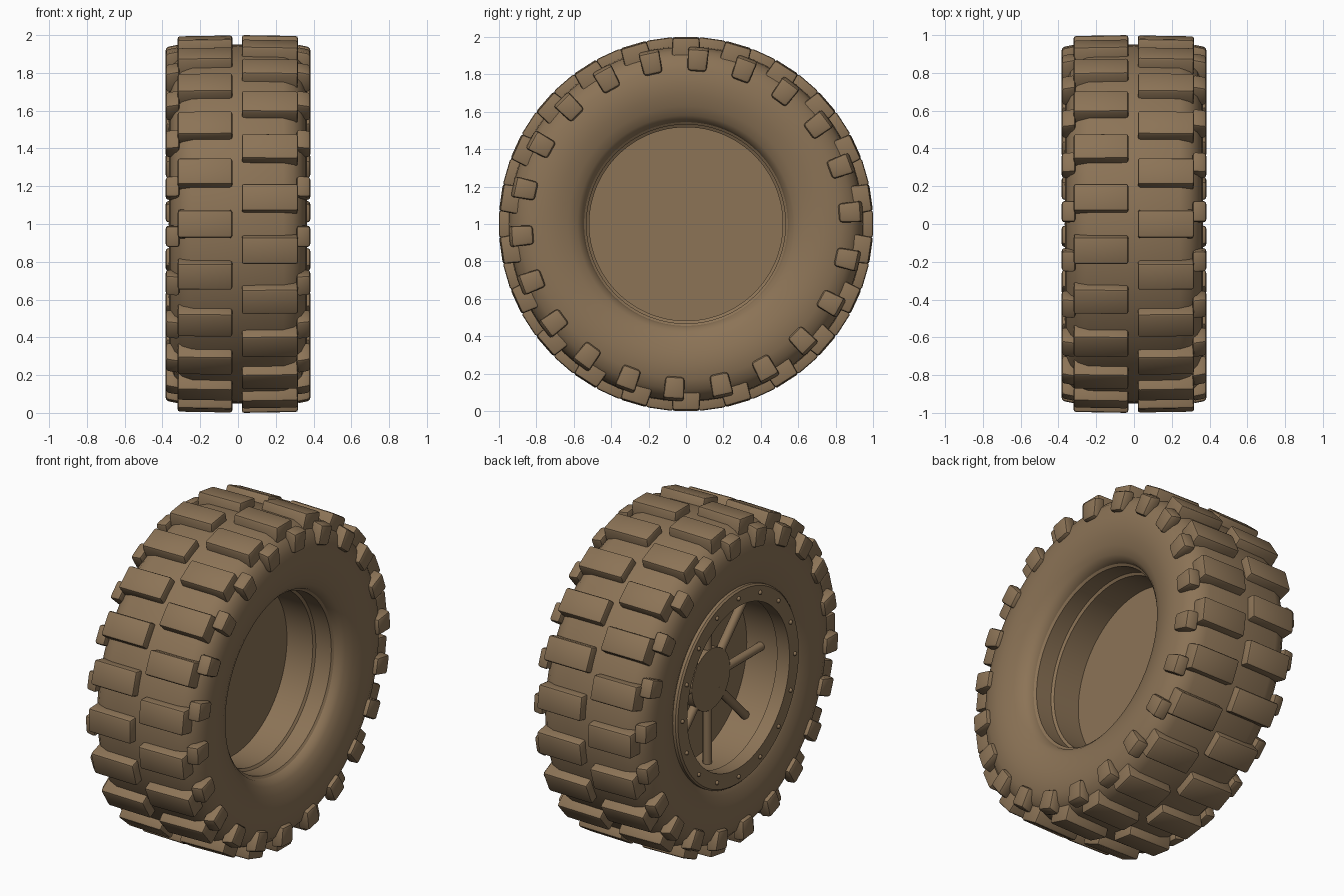
import bpy, bmesh, math
from mathutils import Matrix, Vector

if "Cube" in bpy.data.objects:
    bpy.data.objects.remove(bpy.data.objects["Cube"])

brown = bpy.data.materials.new("brown rubber")
brown.diffuse_color = (0.262, 0.173, 0.094, 1)
brown.use_nodes = True
brown.node_tree.nodes["Principled BSDF"].inputs["Base Color"].default_value = brown.diffuse_color
LUGS = 22
STEP = 2 * math.pi / LUGS
CENTRE = Vector((0, 0, 1))


def finish(bm, name, angle=35):
    bmesh.ops.recalc_face_normals(bm, faces=bm.faces)
    bmesh.ops.translate(bm, verts=bm.verts, vec=CENTRE)
    mesh = bpy.data.meshes.new(name)
    bm.to_mesh(mesh)
    bm.free()
    mesh.materials.append(brown)
    ob = bpy.data.objects.new(name, mesh)
    bpy.context.collection.objects.link(ob)
    bpy.ops.object.select_all(action='DESELECT')
    ob.select_set(True)
    bpy.context.view_layer.objects.active = ob
    bpy.ops.object.shade_smooth_by_angle(angle=math.radians(angle))
    return ob


def lathe(name, profile, segments=96):
    """Spin a closed (x, radius) profile about the axle."""
    bm = bmesh.new()
    rings = []
    for i in range(segments):
        a = 2 * math.pi * i / segments
        rings.append([bm.verts.new((x, r * math.sin(a), r * math.cos(a))) for x, r in profile])
    n = len(profile)
    for i in range(segments):
        p, q = rings[i], rings[(i + 1) % segments]
        for j in range(n):
            k = (j + 1) % n
            bm.faces.new((p[j], p[k], q[k], q[j]))
    return finish(bm, name, 30)


def spin(angle):
    # turns +z towards +y
    return Matrix.Rotation(-angle, 4, 'X')


def block_ring(name, corners, half_top, half_base, bevel, offset):
    """Ring of bevelled blocks; corners is the (x, radius) outline: base, base, top, top."""
    bm = bmesh.new()
    for i in range(LUGS):
        part = bmesh.new()
        sides = []
        for s in (-1, 1):
            sides.append([part.verts.new((x, s * (half_base if j < 2 else half_top), r))
                          for j, (x, r) in enumerate(corners)])
        a, b = sides
        part.faces.new(a)
        part.faces.new(b[::-1])
        for j in range(4):
            k = (j + 1) % 4
            part.faces.new((a[j], b[j], b[k], a[k]))
        bmesh.ops.recalc_face_normals(part, faces=part.faces)
        bmesh.ops.bevel(part, geom=part.edges[:], offset=bevel, segments=2,
                        profile=0.5, affect='EDGES')
        part.transform(spin(offset + i * STEP))
        tmp = bpy.data.meshes.new("tmp")
        part.to_mesh(tmp)
        part.free()
        bm.from_mesh(tmp)
        bpy.data.meshes.remove(tmp)
    return finish(bm, name)


# Tyre carcass with flared sidewalls and a stepped rim bore
half = [(0.24, 0.945), (0.295, 0.925), (0.335, 0.885), (0.357, 0.83), (0.365, 0.75),
        (0.357, 0.69), (0.342, 0.63), (0.32, 0.58), (0.295, 0.553), (0.27, 0.545)]
right = [(0.0, 0.95)] + half + [(0.26, 0.532), (0.155, 0.532), (0.145, 0.517)]
left = [(-x, r) for x, r in half] + [(-0.26, 0.517)]
lathe("tyre", right + left[::-1])

# Two staggered rows of tread blocks
block_ring("tread_right", [(0.02, 0.90), (0.315, 0.87), (0.318, 0.995), (0.02, 1.0)],
           0.072, 0.078, 0.013, 0)
block_ring("tread_left", [(-0.03, 0.90), (-0.318, 0.87), (-0.32, 0.995), (-0.03, 1.0)],
           0.072, 0.078, 0.013, STEP / 2)

# Shoulder blocks on both sides
for side, name in ((1, "shoulder_right"), (-1, "shoulder_left")):
    block_ring(name, [(side * 0.31, 0.815), (side * 0.383, 0.82),
                      (side * 0.383, 0.935), (side * 0.31, 0.95)],
               0.057, 0.05, 0.016, STEP / 4)

# Plate closing the bore
bm = bmesh.new()
bmesh.ops.create_cone(bm, cap_ends=True, segments=96, radius1=0.519, radius2=0.519, depth=0.02,
                      matrix=Matrix.Translation((-0.04, 0, 0)) @ Matrix.Rotation(math.pi / 2, 4, 'Y'))
finish(bm, "centre_plate")

# Flange ring on the left face
lathe("flange", [(-0.355, 0.495), (-0.355, 0.585), (-0.345, 0.595), (-0.27, 0.595),
                 (-0.27, 0.495)])

# Bolts around the flange
bm = bmesh.new()
for i in range(16):
    bmesh.ops.create_uvsphere(bm, u_segments=10, v_segments=6, radius=0.013,
                              matrix=spin(i * math.pi / 8) @ Matrix.Translation((-0.356, 0, 0.545)))
finish(bm, "flange_bolts", 60)

# Hub drum
bm = bmesh.new()
bmesh.ops.create_cone(bm, cap_ends=True, segments=48, radius1=0.185, radius2=0.185, depth=0.05,
                      matrix=Matrix.Translation((-0.145, 0, 0)) @ Matrix.Rotation(math.pi / 2, 4, 'Y'))
finish(bm, "hub")

# Eight round spokes from hub to rim
bm = bmesh.new()
for i in range(8):
    bmesh.ops.create_cone(bm, cap_ends=True, segments=12, radius1=0.026, radius2=0.026, depth=0.41,
                          matrix=spin(i * math.pi / 4) @ Matrix.Translation((-0.145, 0, 0.315)))
finish(bm, "spokes")
